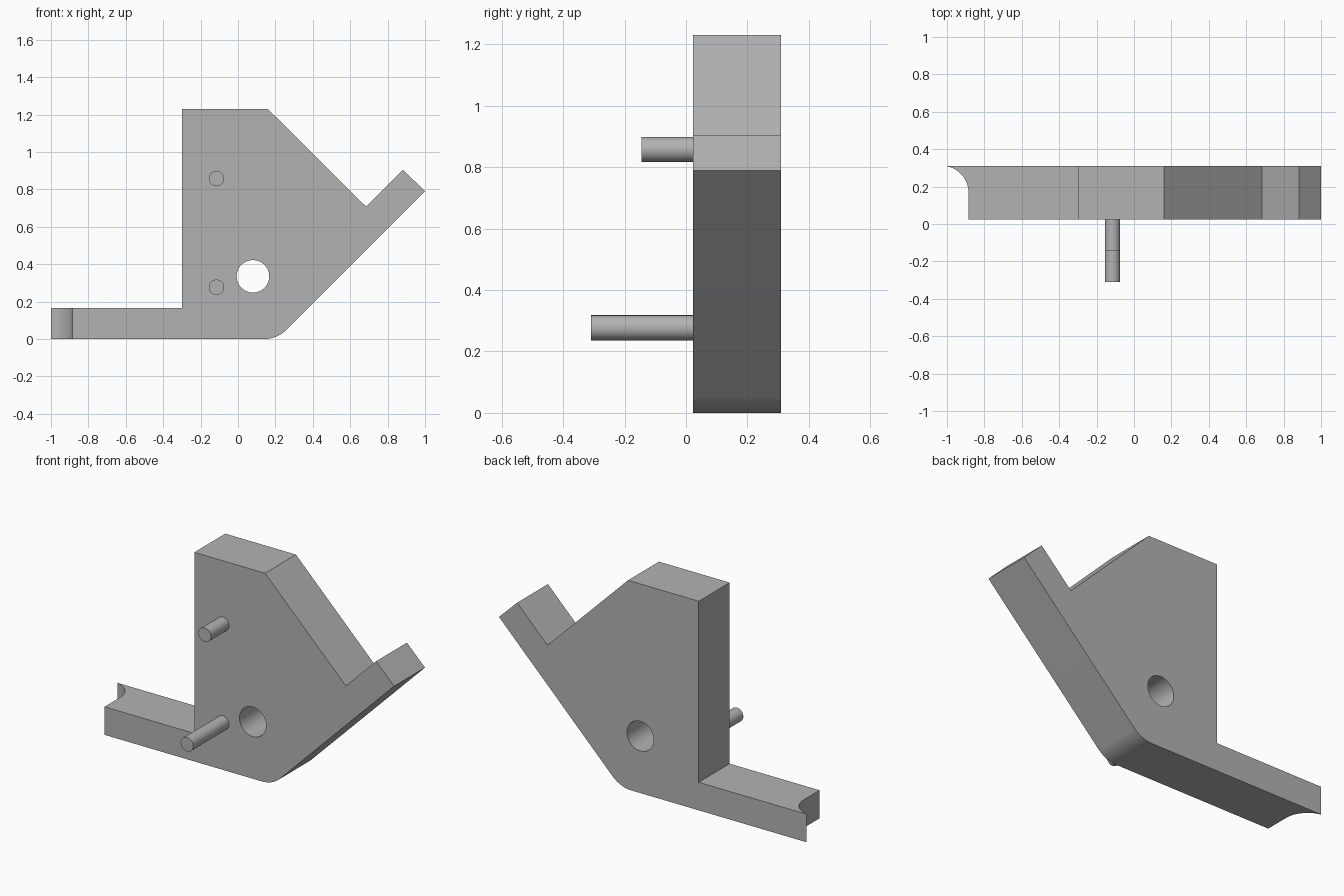
import bpy, bmesh
from math import sin, cos, tan, pi, radians
from mathutils import Vector

cube = bpy.data.objects.get("Cube")
if cube:
    bpy.data.objects.remove(cube, do_unlink=True)

FRONT, BACK = 0.023, 0.31

grey = bpy.data.materials.new("plain grey")
grey.use_nodes = True
grey.diffuse_color = (0.45, 0.45, 0.45, 1)
bsdf = next(n for n in grey.node_tree.nodes if n.type == 'BSDF_PRINCIPLED')
bsdf.inputs["Base Color"].default_value = grey.diffuse_color


def arc(cx, cy, r, start, end, steps):
    angles = [radians(start + (end - start) * i / steps) for i in range(steps + 1)]
    return [(cx + r * cos(a), cy + r * sin(a)) for a in angles]


def prism(name, outline, place, push):
    """Extrude a flat outline; place maps each 2D point into space."""
    bm = bmesh.new()
    face = bm.faces.new([bm.verts.new(place(*p)) for p in outline])
    grown = bmesh.ops.extrude_face_region(bm, geom=[face])["geom"]
    bmesh.ops.translate(bm, vec=push, verts=[v for v in grown if isinstance(v, bmesh.types.BMVert)])
    bmesh.ops.recalc_face_normals(bm, faces=bm.faces)
    mesh = bpy.data.meshes.new(name)
    bm.to_mesh(mesh)
    bm.free()
    mesh.materials.append(grey)
    obj = bpy.data.objects.new(name, mesh)
    bpy.context.collection.objects.link(obj)
    return obj


def upright(name, outline, y0, y1):
    return prism(name, outline, lambda x, z: (x, y0, z), Vector((0, y1 - y0, 0)))


def cut(target, cutter):
    cutter.hide_render = True
    mod = target.modifiers.new("cut", 'BOOLEAN')
    mod.object, mod.solver = cutter, 'EXACT'
    bpy.ops.object.select_all(action='DESELECT')
    bpy.context.view_layer.objects.active = target
    target.select_set(True)
    bpy.ops.object.modifier_apply(modifier=mod.name)
    bpy.data.objects.remove(cutter, do_unlink=True)


# Bracket plate with foot, slanted arm and rounded heel
heel = 0.17
heel_x = 0.21 - heel * tan(pi / 8)
outline = [(-1, 0)] + arc(heel_x, heel, heel, -90, -45, 12) + [
    (1, 0.79), (0.882, 0.905), (0.685, 0.708), (0.16, 1.23),
    (-0.3, 1.23), (-0.3, 0.165), (-1, 0.165)]
plate = upright("bracket_plate", outline, FRONT, BACK)

# Round through hole
cut(plate, upright("hole_cutter", arc(0.08, 0.335, 0.087, 0, 352.5, 47), -0.1, 0.5))

# Concave scoop at the end of the foot
scoop = arc(-1.028, 0.168, 0.143, 0, 90, 20) + [(-1.2, 0.311), (-1.2, -0.1), (-0.885, -0.1)]
cut(plate, prism("scoop_cutter", scoop, lambda x, y: (x, y, -0.1), Vector((0, 0, 0.4))))

# Two pins on the front, the lower one longer
parts = [plate]
for name, z, tip in (("upper_pin", 0.858, -0.145), ("lower_pin", 0.277, -0.31)):
    parts.append(upright(name, arc(-0.115, z, 0.041, 0, 352.5, 47), tip, FRONT + 0.01))

# Smooth the round surfaces only
for obj in parts:
    bpy.ops.object.select_all(action='DESELECT')
    bpy.context.view_layer.objects.active = obj
    obj.select_set(True)
    bpy.ops.object.shade_smooth_by_angle(angle=radians(30))
